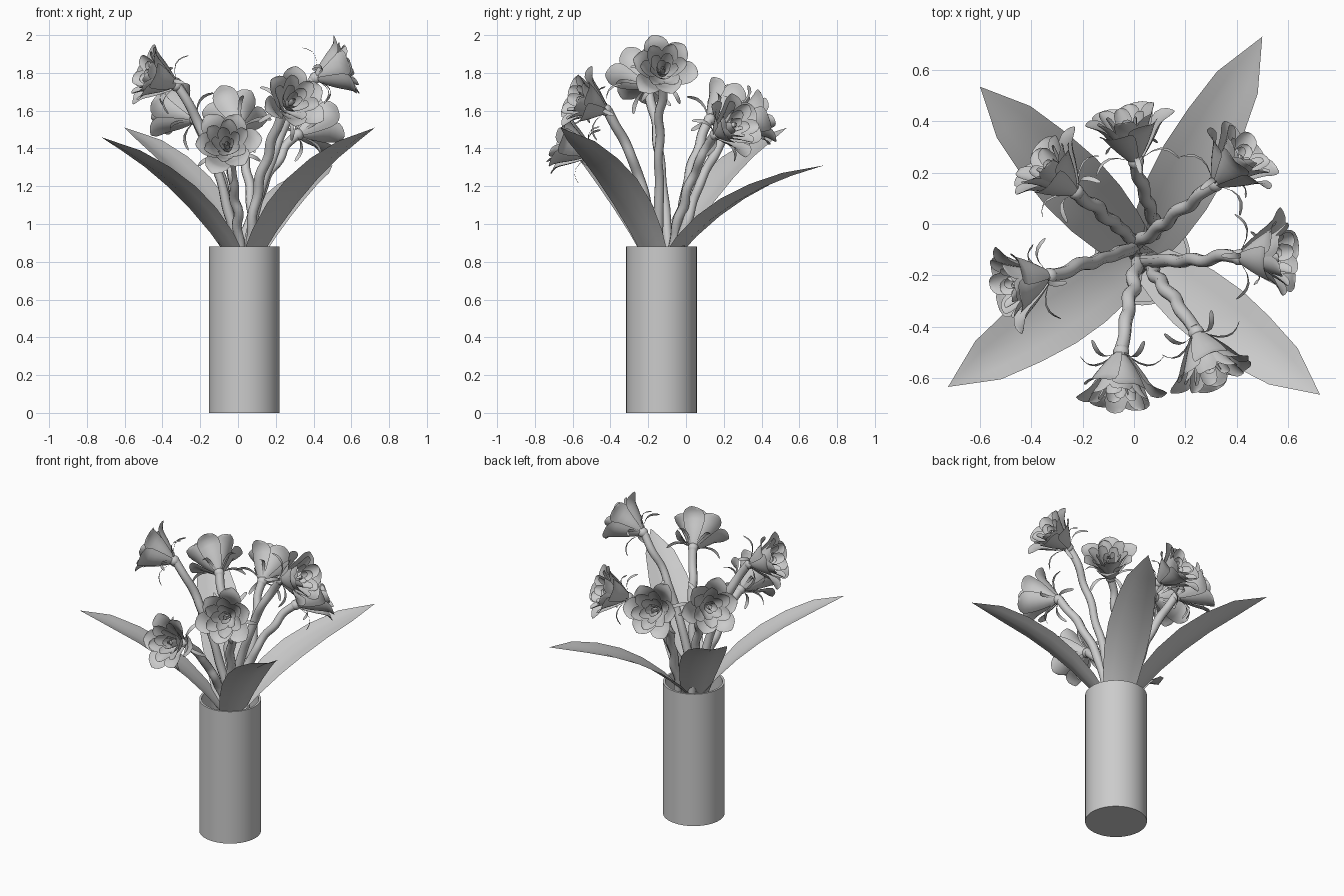
import bpy, bmesh, math, random
from mathutils import Vector, Matrix

random.seed(4)
if "Cube" in bpy.data.objects:
    bpy.data.objects.remove(bpy.data.objects["Cube"], do_unlink=True)

CENTRE = Vector((0.033, -0.13, 0))
VASE_R, VASE_H = 0.187, 0.88

grey = bpy.data.materials.new("plain_grey")
grey.use_nodes = True
COLOUR = (0.6, 0.6, 0.6, 1)
grey.diffuse_color = COLOUR
grey.node_tree.nodes["Principled BSDF"].inputs["Base Color"].default_value = COLOUR


def add_object(name, data):
    obj = bpy.data.objects.new(name, data)
    bpy.context.collection.objects.link(obj)
    if not data.materials:
        data.materials.append(grey)
    return obj


def finish(name, bm):
    bmesh.ops.remove_doubles(bm, verts=bm.verts, dist=0.0002)
    mesh = bpy.data.meshes.new(name)
    bm.to_mesh(mesh)
    bm.free()
    return mesh


def smooth(obj, angle=40):
    bpy.ops.object.select_all(action="DESELECT")
    obj.select_set(True)
    bpy.context.view_layer.objects.active = obj
    bpy.ops.object.shade_smooth_by_angle(angle=math.radians(angle))


def sheet(bm, point, nu, nv):
    """Grid surface: u runs 0..1 along, v runs -1..1 across."""
    rows = [[bm.verts.new(point(i / nu, 2 * j / nv - 1)) for j in range(nv + 1)]
            for i in range(nu + 1)]
    for a, b in zip(rows, rows[1:]):
        for j in range(nv):
            bm.faces.new((a[j], a[j + 1], b[j + 1], b[j]))


def sample(points, t):
    """Catmull-Rom through evenly spaced points."""
    s = t * (len(points) - 1)
    i = min(int(s), len(points) - 2)
    f = s - i
    p = [Vector(points[max(0, min(k, len(points) - 1))]) for k in range(i - 1, i + 3)]
    return 0.5 * (2 * p[1] + (p[2] - p[0]) * f
                  + (2 * p[0] - 5 * p[1] + 4 * p[2] - p[3]) * f * f
                  + (3 * p[1] - p[0] - 3 * p[2] + p[3]) * f ** 3)


def bezier(a, b, c, t):
    return a * (1 - t) ** 2 + b * 2 * t * (1 - t) + c * t * t


# Vase: open cylinder with a thin wall
bm = bmesh.new()
profile = [(0, 0), (VASE_R, 0), (VASE_R, VASE_H), (VASE_R - 0.014, VASE_H),
           (VASE_R - 0.014, 0.03), (0, 0.03)]
verts = [bm.verts.new((r, 0, z)) for r, z in profile]
edges = [bm.edges.new(pair) for pair in zip(verts, verts[1:])]
bmesh.ops.spin(bm, geom=verts + edges, cent=(0, 0, 0), axis=(0, 0, 1),
               angle=math.tau, steps=48)
bmesh.ops.remove_doubles(bm, verts=bm.verts, dist=0.0002)
bmesh.ops.recalc_face_normals(bm, faces=bm.faces)
vase = add_object("vase", finish("vase", bm))
vase.location = CENTRE
smooth(vase)


# Flower: nested whorls of round-tipped cupped petals, curled sepals, base
def whorl(bm, count, turn, profile, half_width, cup, nu=9, nv=6):
    for k in range(count):
        spin = Matrix.Rotation(turn + k * math.tau / count, 3, "Z")
        lift = random.uniform(-0.012, 0.012)

        def point(u, v):
            u = math.sin(u * math.pi / 2)
            r, z = sample(profile, u)
            w = half_width * (0.1 + 1.15 * u ** 0.9) * math.sqrt(max(0, 1 - u ** 4))
            return spin @ Vector((r - cup * w * v * v, w * v,
                                  z + lift * u + 0.25 * cup * w * v * v))
        sheet(bm, point, nu, nv)


bm = bmesh.new()
whorl(bm, 3, 0.0, [(0.012, 0), (0.055, 0.05), (0.1, 0.11), (0.14, 0.165), (0.19, 0.185)],
      0.085, 0.35)
whorl(bm, 3, math.pi / 3, [(0.01, 0.01), (0.05, 0.06), (0.085, 0.12), (0.12, 0.175), (0.165, 0.205)],
      0.085, 0.35)
whorl(bm, 6, 0.3, [(0.008, 0.03), (0.04, 0.07), (0.07, 0.12), (0.095, 0.17), (0.125, 0.21)],
      0.055, 0.4)
whorl(bm, 5, 0.1, [(0.006, 0.04), (0.03, 0.08), (0.05, 0.12), (0.065, 0.16), (0.08, 0.2)],
      0.042, 0.4)
whorl(bm, 4, 0.6, [(0.005, 0.05), (0.02, 0.08), (0.03, 0.12), (0.035, 0.15), (0.04, 0.18)],
      0.03, 0.4)
whorl(bm, 3, 0.2, [(0.004, 0.06), (0.012, 0.09), (0.015, 0.12), (0.014, 0.14), (0.01, 0.165)],
      0.018, 0.4)
whorl(bm, 5, 0.5, [(0.012, 0.005), (0.05, 0.035), (0.1, 0.055), (0.145, 0.045), (0.175, 0.01)],
      0.014, 0.3, 8, 2)
bmesh.ops.create_uvsphere(bm, u_segments=12, v_segments=8, radius=0.032,
                          matrix=Matrix.Translation((0, 0, 0.01)))
flower_mesh = finish("flower", bm)

# name, position of flower base, horizontal facing, stem position at the rim
flowers = [
    ("back", (0.01, 0.235, 1.51), (-0.22, 1), (0.085, -0.04)),
    ("back_left", (0.31, 0.15, 1.47), (0.7, 0.72), (0.01, -0.08)),
    ("left", (0.4, -0.13, 1.77), (1, 0.06), (0.04, -0.145)),
    ("front_left", (0.24, -0.415, 1.6), (0.36, -0.93), (0.05, -0.15)),
    ("front", (-0.05, -0.49, 1.37), (-0.06, -1), (0.015, -0.15)),
    ("right", (-0.32, -0.2, 1.73), (-0.96, -0.26), (0.0, -0.09)),
    ("back_right", (-0.22, 0.12, 1.55), (-0.75, 0.66), (0.0, -0.06)),
]
TILT = math.radians(20)
for index, (name, base, facing, rim) in enumerate(flowers):
    base = Vector(base)
    flat = Vector((*facing, 0)).normalized()
    axis = flat * math.cos(TILT) + Vector((0, 0, math.sin(TILT)))
    flower = add_object(name + "_flower", flower_mesh)
    turn = Matrix.Rotation(random.uniform(0, math.tau), 4, "Z")
    flower.matrix_world = (Matrix.Translation(base)
                           @ axis.to_track_quat("Z", "Y").to_matrix().to_4x4() @ turn)
    if index == 0:
        smooth(flower, 60)

    # Stem: slightly kinked tube rising from the vase and bending into the flower
    root = Vector((*rim, VASE_H - 0.06))
    bend = root + (base - root) * 0.3
    bend.z = root.z + (base.z - root.z) * 0.62
    path = [Vector((CENTRE.x + 0.05 * flat.x, CENTRE.y + 0.05 * flat.y, 0.06))]
    side = flat.cross(Vector((0, 0, 1)))
    steps = 8
    for i in range(steps + 1):
        p = bezier(root, bend, base, i / steps)
        if 0 < i < steps:
            p += side * 0.005 * (-1) ** i + Vector([random.uniform(-0.006, 0.006) for _ in "xyz"])
        path.append(p)
    curve = bpy.data.curves.new(name + "_stem", "CURVE")
    curve.dimensions = "3D"
    curve.bevel_depth = 0.026
    curve.bevel_resolution = 2
    curve.resolution_u = 4
    curve.use_fill_caps = True
    spline = curve.splines.new("BEZIER")
    spline.bezier_points.add(len(path) - 1)
    for knot, p in zip(spline.bezier_points, path):
        knot.co = p
        knot.handle_left_type = knot.handle_right_type = "AUTO"
        knot.radius = random.uniform(0.92, 1.08)
    stem = add_object(name + "_stem", curve)
    bpy.ops.object.select_all(action="DESELECT")
    stem.select_set(True)
    bpy.context.view_layer.objects.active = stem
    bpy.ops.object.convert(target="MESH")
    smooth(bpy.context.view_layer.objects.active, 60)

# Leaves: broad pointed blades, folded along the middle and arching outward
# name, tip, height of the arch
leaves = [
    ("back_right_leaf", (-0.6, 0.535, 1.51), 0.73),
    ("back_left_leaf", (0.5, 0.73, 1.31), 0.77),
    ("front_left_leaf", (0.725, -0.665, 1.51), 0.7),
    ("front_right_leaf", (-0.725, -0.635, 1.46), 0.68),
]
LEAF_WIDTHS = [0.08, 0.11, 0.13, 0.135, 0.12, 0.09, 0]
for name, tip, arch in leaves:
    tip = Vector(tip)
    out = tip - CENTRE
    out.z = 0
    out.normalize()
    across = out.cross(Vector((0, 0, 1)))
    root = CENTRE + out * 0.04 + Vector((0, 0, 0.8))
    bend = root + (tip - root) * 0.34
    bend.z = root.z + (tip.z - root.z) * arch

    def blade(u, v):
        w = LEAF_WIDTHS[round(u * 6)]
        fold = (Vector((0, 0, 0.8)) - out * 0.5) * (abs(v) - 0.5) * w * 0.2
        return bezier(root, bend, tip, u) + across * w * v + fold
    bm = bmesh.new()
    sheet(bm, blade, 6, 4)
    smooth(add_object(name, finish(name, bm)), 30)
